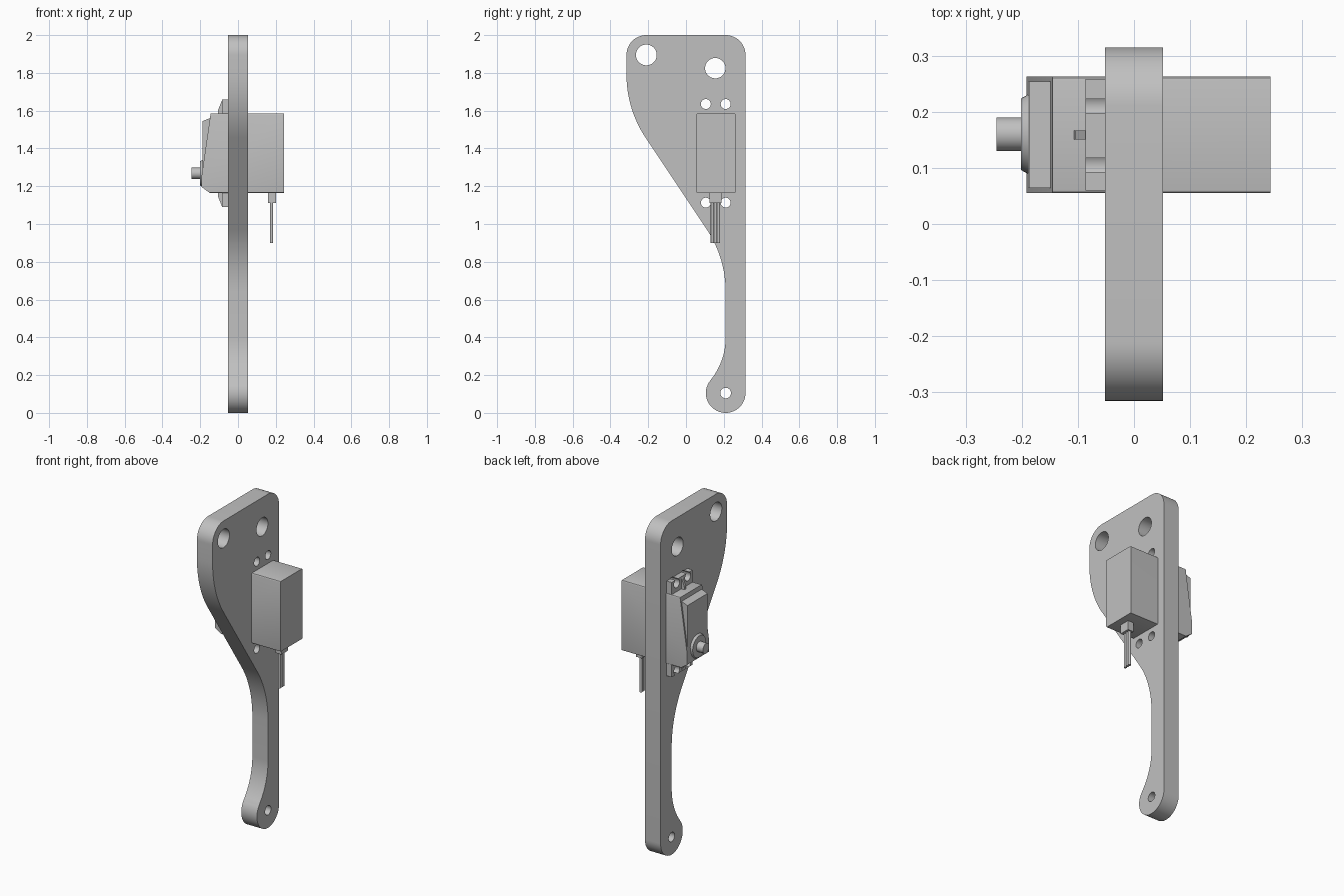
import bpy, bmesh
from math import sin, cos, radians, pi
from mathutils import Matrix, Vector

cube = bpy.data.objects.get("Cube")
if cube:
    bpy.data.objects.remove(cube, do_unlink=True)

grey = bpy.data.materials.new("plain grey")
grey.use_nodes = True
grey.diffuse_color = (0.53, 0.53, 0.53, 1)
grey.node_tree.nodes["Principled BSDF"].inputs["Base Color"].default_value = grey.diffuse_color


def finish(name, bm):
    """Turn a bmesh into a grey object."""
    bmesh.ops.recalc_face_normals(bm, faces=bm.faces)
    mesh = bpy.data.meshes.new(name)
    bm.to_mesh(mesh)
    bm.free()
    mesh.materials.append(grey)
    obj = bpy.data.objects.new(name, mesh)
    bpy.context.collection.objects.link(obj)
    return obj


def prism(name, points, axis, low, high):
    """Extrude a (y, z) profile along x, or an (x, z) profile along y."""
    place = (lambda p, d: (d, p[0], p[1])) if axis == "x" else (lambda p, d: (p[0], d, p[1]))
    bm = bmesh.new()
    face = bm.faces.new([bm.verts.new(place(p, low)) for p in points])
    ext = bmesh.ops.extrude_face_region(bm, geom=[face])
    verts = [v for v in ext["geom"] if isinstance(v, bmesh.types.BMVert)]
    bmesh.ops.translate(bm, verts=verts, vec=Vector(place((0, 0), high - low)))
    return finish(name, bm)


def box(name, x0, x1, y0, y1, z0, z1):
    return prism(name, [(x0, z0), (x1, z0), (x1, z1), (x0, z1)], "y", y0, y1)


def add_cone(bm, centre, r1, r2, depth, axis="X", sides=48):
    turn = Matrix.Rotation(pi / 2, 4, "Y") if axis == "X" else Matrix()
    bmesh.ops.create_cone(bm, cap_ends=True, segments=sides, radius1=r1, radius2=r2,
                          depth=depth, matrix=Matrix.Translation(centre) @ turn)


def round_part(name, centre, r1, r2, depth, axis="X", sides=48):
    bm = bmesh.new()
    add_cone(bm, centre, r1, r2, depth, axis, sides)
    return finish(name, bm)


def arc(y, z, r, start, end, steps=16):
    angles = [radians(start + (end - start) * i / steps) for i in range(steps + 1)]
    return [(y + r * cos(a), z + r * sin(a)) for a in angles]


def apply(obj, kind, **settings):
    mod = obj.modifiers.new("mod", kind)
    for key, value in settings.items():
        setattr(mod, key, value)
    bpy.context.view_layer.objects.active = obj
    bpy.ops.object.modifier_apply(modifier=mod.name)


# Leg plate outline: foot, top corners, then the S-shaped edge
outline = arc(0.21, 0.105, 0.105, 140.7, 360, 32)
outline += arc(0.21, 1.895, 0.105, 0, 90)
outline += arc(-0.21, 1.895, 0.105, 90, 180)
outline += arc(0.285, 1.79, 0.6, 180, 213.7)
outline += arc(-0.39, 0.64, 0.6, 33.7, 0)
outline += arc(-0.15, 0.4, 0.36, 0, -39)
plate = prism("leg_plate", outline, "x", -0.052, 0.052)

# Mounting tabs at both ends of the motor, each with a tapered rib
MID_Y, MID_Z = 0.159, 1.374
tabs, ribs = [], []
for side, label in ((1, "upper"), (-1, "lower")):
    z0, z1 = sorted((MID_Z + side * 0.2, MID_Z + side * 0.284))
    tabs.append(box(label + "_mounting_tab", -0.086, -0.052, 0.06, 0.258, z0, z1))
    rib = [(-0.08, 0.2), (-0.108, 0.2), (-0.105, 0.23), (-0.086, 0.278), (-0.08, 0.278)]
    ribs.append(prism(label + "_tab_rib", [(x, MID_Z + side * z) for x, z in rib],
                      "y", MID_Y - 0.008, MID_Y + 0.008))

# Drill the bolt holes through plate and tabs
cut = bmesh.new()
holes = [(-0.21, 1.895, 0.055), (0.155, 1.825, 0.054), (0.21, 0.105, 0.028)]
holes += [(y, MID_Z + s * 0.261, 0.0262) for y in (0.105, 0.21) for s in (1, -1)]
for y, z, r in holes:
    add_cone(cut, (0, y, z), r, r, 0.4)
cutter = finish("hole_cutter", cut)
cutter.hide_render = True
for obj in [plate] + tabs:
    apply(obj, "BOOLEAN", operation="DIFFERENCE", object=cutter, solver="EXACT")
bpy.data.objects.remove(cutter, do_unlink=True)

# Motor case with a sloping front and a raised cover
case = prism("motor_case", [(0.243, 1.165), (0.243, 1.585), (-0.145, 1.585),
                            (-0.192, 1.26), (-0.192, 1.195), (-0.15, 1.165)], "y", 0.055, 0.263)
bm = bmesh.new()
bm.from_mesh(case.data)
long_edges = [e for e in bm.edges
              if abs(e.verts[0].co.x - e.verts[1].co.x) > 0.3]
bmesh.ops.bevel(bm, geom=long_edges, offset=0.006, segments=3, profile=0.5, affect="EDGES")
bm.to_mesh(case.data)
bm.free()
cover = prism("motor_cover", [(-0.14, 1.56), (-0.15, 1.56), (-0.187, 1.545), (-0.188, 1.28),
                              (-0.14, 1.28)], "y", 0.064, 0.254)

# Output boss and shaft, pointing to -x
boss = round_part("output_boss", (-0.192, 0.16, 1.268), 0.064, 0.074, 0.018)
shaft = round_part("output_shaft", (-0.217, 0.16, 1.268), 0.03, 0.03, 0.056)

# Cable exit block and three wires
box("cable_block", 0.16, 0.2, 0.125, 0.188, 1.11, 1.17)
wires = [round_part("wire_%d" % (i + 1), (0.178, 0.156 + (i - 1) * 0.0168, 1.01),
                    0.0085, 0.0085, 0.22, "Z", 16) for i in range(3)]

# Smooth the rounded surfaces only
bpy.ops.object.select_all(action="DESELECT")
for obj in [plate, case, boss, shaft] + tabs + wires:
    obj.select_set(True)
bpy.context.view_layer.objects.active = plate
bpy.ops.object.shade_smooth_by_angle(angle=radians(30))
